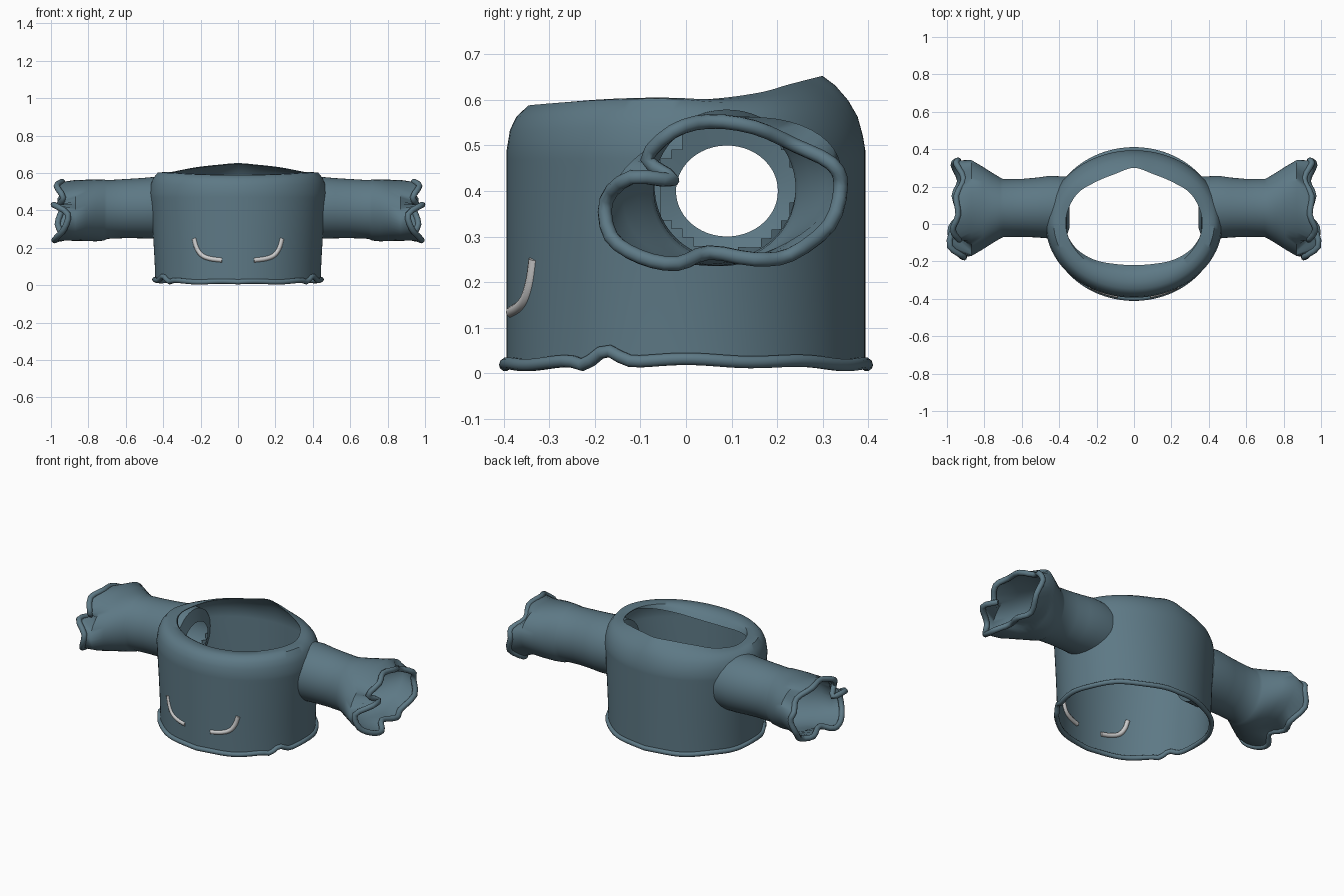
import bpy, bmesh, math
from mathutils import Vector

if "Cube" in bpy.data.objects:
    bpy.data.objects.remove(bpy.data.objects["Cube"])

def material(name, col):
    m = bpy.data.materials.new(name)
    m.diffuse_color = col
    m.use_nodes = True
    m.node_tree.nodes["Principled BSDF"].inputs["Base Color"].default_value = m.diffuse_color
    return m

CLOTH = material("cloth", (0.11, 0.19, 0.235, 1))
PALE = material("pale_trim", (0.62, 0.64, 0.62, 1))

def smooth_path(pts, sub, cyclic=True):
    """Catmull-Rom resampling of control points."""
    p = [Vector(q) for q in pts]
    n, out = len(p), []
    get = (lambda i: p[i % n]) if cyclic else (lambda i: p[max(0, min(n - 1, i))])
    for i in range(n if cyclic else n - 1):
        a, b, c, d = (get(i + k) for k in (-1, 0, 1, 2))
        for s in range(sub):
            t = s / sub
            out.append(0.5 * (2 * b + (c - a) * t + (2 * a - 5 * b + 4 * c - d) * t * t
                              + (3 * b - a - 3 * c + d) * t ** 3))
    if not cyclic:
        out.append(p[-1])
    return out

def finish(ob, mat, angle=45):
    ob.data.materials.clear()
    ob.data.materials.append(mat)
    bpy.ops.object.select_all(action='DESELECT')
    ob.select_set(True)
    bpy.context.view_layer.objects.active = ob
    bpy.ops.object.shade_smooth_by_angle(angle=math.radians(angle))
    return ob

def loft(name, rings, mat, skip=None):
    """Skin closed rings of equal size into one sheet."""
    bm = bmesh.new()
    vs = [[bm.verts.new(p) for p in r] for r in rings]
    n = len(rings[0])
    for a, b in zip(vs, vs[1:]):
        for i in range(n):
            j = (i + 1) % n
            bm.faces.new((a[i], a[j], b[j], b[i]))
    if skip:
        bad = [f for f in bm.faces if skip(f.calc_center_median())]
        bmesh.ops.delete(bm, geom=bad, context='FACES')
    bmesh.ops.recalc_face_normals(bm, faces=bm.faces[:])
    me = bpy.data.meshes.new(name)
    bm.to_mesh(me)
    bm.free()
    ob = bpy.data.objects.new(name, me)
    bpy.context.collection.objects.link(ob)
    return finish(ob, mat)

def tube(name, pts, radius, mat, cyclic=True):
    cu = bpy.data.curves.new(name, 'CURVE')
    cu.dimensions = '3D'
    cu.bevel_depth, cu.bevel_resolution, cu.use_fill_caps = radius, 3, True
    sp = cu.splines.new('POLY')
    sp.points.add(len(pts) - 1)
    for q, p in zip(sp.points, pts):
        q.co = (*p, 1)
    sp.use_cyclic_u = cyclic
    ob = bpy.data.objects.new(name, cu)
    bpy.context.collection.objects.link(ob)
    bpy.ops.object.select_all(action='DESELECT')
    ob.select_set(True)
    bpy.context.view_layer.objects.active = ob
    bpy.ops.object.convert(target='MESH')
    return finish(bpy.context.object, mat, 60)

# Torso: neckline control points run front -> right -> back -> left
half = [(0, -.275, .588), (.11, -.262, .59), (.21, -.228, .594), (.30, -.155, .6),
        (.355, -.06, .603), (.36, .05, .602), (.305, .16, .616), (.21, .222, .633),
        (.10, .268, .645), (0, .30, .653)]
neck = half + [(-x, y, z) for x, y, z in half[-2:0:-1]]
rim = smooth_path(neck, 6)
N = len(rim)
ang = [math.atan2(p.x / .47, -p.y / .395) for p in rim]

def hem_z(a):
    bump = .025 * math.exp(-((abs(a) - 1.12) / .09) ** 2)
    dip = .010 * math.exp(-((abs(a) - .97) / .06) ** 2)
    return .023 + bump - dip + .005 * math.cos(2 * a + math.pi) + .003 * math.sin(9 * abs(a))

def wall(a, z, grow=0):
    rx = .442 + .03 * min(1, max(0, z / .48)) ** 1.5
    return Vector(((rx + grow) * math.sin(a), -(.394 + grow) * math.cos(a), z))

rings = []
LEVELS = 24
for k in range(LEVELS + 1):
    t = k / LEVELS
    rings.append([wall(a, hem_z(a) * (1 - t) + .49 * t) for a in ang])
# shoulder roll: inward fraction, and height left to climb at front and back
for f, front, back in ((.06, .55, .80), (.18, .25, .55), (.4, 0, .33), (.7, -.02, .13), (1, 0, 0)):
    ring = []
    for a, r in zip(ang, rim):
        p = wall(a, .49).lerp(r, f)
        b = max(0, -math.cos(a))
        p.z = r.z - (r.z - .49) * (front * (1 - b) + back * b)
        ring.append(p)
    rings.append(ring)
# rolled-in lip at the front of the neck
for dz, k in ((.02, .94), (.045, .90)):
    rings.append([Vector((p.x, p.y * (1 - (1 - k) * 2 * max(0, math.cos(a))),
                          p.z - dz * max(.1, math.cos(a)))) for a, p in zip(ang, rim)])

def armhole(c):
    return abs(c.x) > .3 and ((c.y - .09) / .15) ** 2 + ((c.z - .41) / .145) ** 2 < 1

loft("torso", rings, CLOTH, armhole)

# Hem trim
tube("hem_trim", [wall(a, hem_z(a), .003) for a in ang], .014, CLOTH)

# Sleeves: (x, centre y, centre z, half depth, half height, shear)
sections = [(.345, .09, .40, .112, .10, 0), (.362, .09, .412, .163, .162, 0),
            (.45, .09, .414, .168, .165, 0), (.52, .088, .412, .16, .161, 0),
            (.60, .086, .41, .155, .158, 0), (.70, .085, .405, .156, .157, 0),
            (.715, .085, .402, .163, .163, 0), (.76, .085, .40, .19, .165, .05),
            (.81, .085, .40, .222, .163, .1), (.87, .085, .40, .257, .158, .15)]
cuff = [(.94, .34, .41), (.95, .32, .46), (.91, .24, .50), (.95, .15, .54), (.94, .05, .553),
        (.97, -.03, .53), (.935, -.085, .47), (.965, -.03, .425), (.985, -.12, .43),
        (.91, -.175, .38), (.93, -.165, .30), (.97, -.10, .255), (.98, -.02, .24),
        (.93, .05, .265), (.96, .15, .25), (.93, .23, .26), (.965, .315, .325)]

for side, s in (("right", 1), ("left", -1)):
    edge = [Vector((s * p.x, p.y, p.z)) for p in smooth_path(cuff, 3)]
    n = len(edge)
    srings = []
    for x, cy, cz, ry, rz, sh in sections:
        ring = []
        for i in range(n):
            a = 2 * math.pi * i / n
            dy = ry * math.cos(a)
            ring.append(Vector((s * x, cy + dy, cz + rz * math.sin(a) + sh * dy)))
        srings.append(ring)
    srings.append(edge)
    loft(side + "_sleeve", srings, CLOTH)
    tube(side + "_cuff_trim", edge, .016, CLOTH)

    # Curved pocket edging on the front
    pocket = [(.234, .25), (.220, .20), (.194, .162), (.15, .143), (.085, .134)]
    path = []
    for p in smooth_path([(x, 0, z) for x, z in pocket], 5, False):
        y = -.39 * math.sqrt(1 - (p.x / .45) ** 2)
        path.append((s * p.x, y, p.z))
    tube(side + "_pocket_trim", path, .013, PALE, False)
